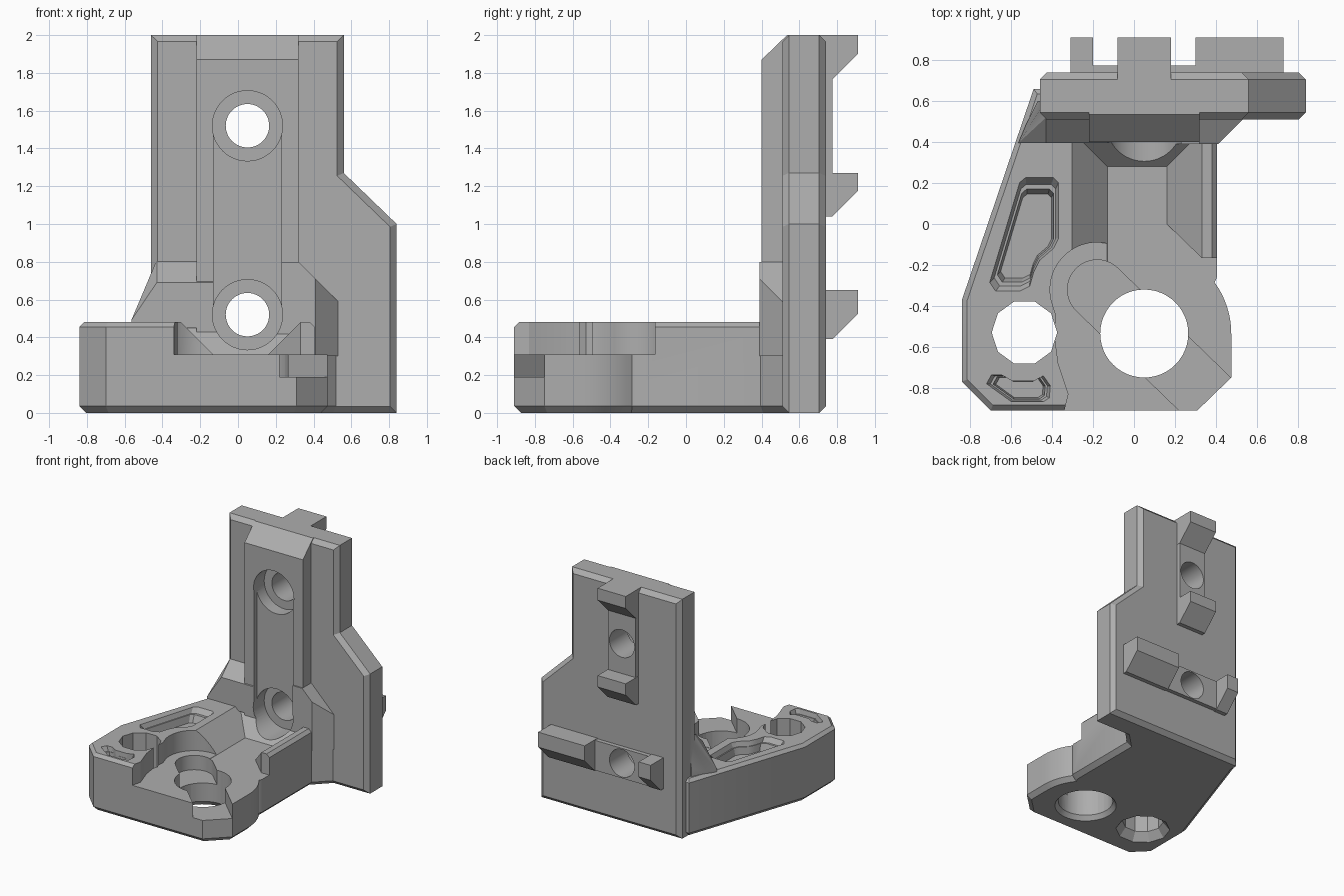
import bpy, bmesh
from math import cos, sin, radians
from mathutils import Vector

cube = bpy.data.objects.get("Cube")
if cube:
    bpy.data.objects.remove(cube, do_unlink=True)

# Single flat colour
grey = bpy.data.materials.new("plain_grey")
grey.use_nodes = True
grey.diffuse_color = (0.42, 0.42, 0.42, 1)
grey.node_tree.nodes["Principled BSDF"].inputs["Base Color"].default_value = (0.42, 0.42, 0.42, 1)


def finish(name, bm):
    bmesh.ops.recalc_face_normals(bm, faces=bm.faces[:])
    mesh = bpy.data.meshes.new(name)
    bm.to_mesh(mesh)
    bm.free()
    mesh.materials.append(grey)
    ob = bpy.data.objects.new(name, mesh)
    bpy.context.collection.objects.link(ob)
    return ob


def prism(name, pts, lo, hi, axis="Z", low_scale=1, bevel_lo=0, bevel_hi=0):
    """Extrude a flat outline along an axis, optionally tapered or chamfered at its ends."""
    place = {"X": lambda a, b, h: (h, a, b), "Y": lambda a, b, h: (a, h, b),
             "Z": lambda a, b, h: (a, b, h)}[axis]
    bm = bmesh.new()
    ca = sum(p[0] for p in pts) / len(pts)
    cb = sum(p[1] for p in pts) / len(pts)
    low = [bm.verts.new(place(ca + (a - ca) * low_scale, cb + (b - cb) * low_scale, lo)) for a, b in pts]
    top = [bm.verts.new(place(a, b, hi)) for a, b in pts]
    caps = [(bm.faces.new(low), bevel_lo), (bm.faces.new(top), bevel_hi)]
    for i in range(len(pts)):
        j = (i + 1) % len(pts)
        bm.faces.new((low[i], low[j], top[j], top[i]))
    bmesh.ops.recalc_face_normals(bm, faces=bm.faces[:])
    rims = [(list(f.edges), w) for f, w in caps if w]
    for edges, width in rims:
        bmesh.ops.bevel(bm, geom=[e for e in edges if e.is_valid], offset=width,
                        offset_type="OFFSET", segments=1, affect="EDGES", clamp_overlap=True)
    return finish(name, bm)


def hull(name, pts):
    bm = bmesh.new()
    for p in pts:
        bm.verts.new(p)
    out = bmesh.ops.convex_hull(bm, input=bm.verts[:])
    loose = {g for g in out["geom_interior"] + out["geom_unused"] if isinstance(g, bmesh.types.BMVert)}
    bmesh.ops.delete(bm, geom=list(loose), context="VERTS")
    return finish(name, bm)


def arc(c, r, start, end, n):
    return [(c[0] + r * cos(radians(start + (end - start) * i / n)),
             c[1] + r * sin(radians(start + (end - start) * i / n))) for i in range(n + 1)]


def circle(c, r, n=48, turn=0):
    return arc(c, r, turn, turn + 360, n)[:-1]


def capsule(a, b, r, angle):
    """Rounded slot from a to b; angle is the direction from a to b in degrees."""
    return arc(a, r, angle + 90, angle + 270, 20) + arc(b, r, angle - 90, angle + 90, 20)


def combine(body, tool, operation):
    mod = body.modifiers.new(tool.name, "BOOLEAN")
    mod.object, mod.operation, mod.solver = tool, operation, "EXACT"
    bpy.context.view_layer.objects.active = body
    bpy.ops.object.modifier_apply(modifier=mod.name)
    bpy.data.objects.remove(tool, do_unlink=True)


def cut(body, tool):
    combine(body, tool, "DIFFERENCE")


def add(body, tool):
    combine(body, tool, "UNION")


# Base block with chamfered rims
BIG = (0.05, -0.535)
SLOT = (-0.18, -0.32)
outline = [(-0.84, -0.37), (-0.84, -0.77), (-0.70, -0.91), (0.31, -0.91), (0.475, -0.75)]
outline += arc(BIG, 0.425, 0, 36, 8)
outline += [(0.405, -0.26), (0.405, 0.395), (0.54, 0.53), (0.54, 0.66), (-0.49, 0.66)]
base = prism("base", outline, 0, 0.48, bevel_lo=0.05, bevel_hi=0.025)

# Lowered front deck
deck = [(0.16, 0.0), (0.33, -0.165), (0.7, -0.165), (0.7, -1.1), (-0.35, -1.1), (-0.34, -0.91),
        (-0.32, -0.83), (-0.37, -0.68), (-0.39, -0.53), (-0.38, -0.45)]
deck += arc(SLOT, 0.23, 195, 75, 20) + [(-0.12, -0.05)]
cut(base, prism("deck_cutter", deck, 0.31, 0.8))

# Sloped channel leading to the upright
RISE = 0.2
cut(base, hull("channel_cutter",
               [(x, y, 0.308) for x in (-0.13, 0.16) for y in (-0.2, 0.28)]
               + [(x, y, 0.308 + RISE) for x in (-0.13 - RISE, 0.16 + RISE) for y in (-0.2, 0.28 + RISE)]))

# Diagonal slot, round bore and faceted bore
cut(base, prism("diagonal_slot_cutter", capsule(SLOT, (0.65, -1.125), 0.145, -44), 0.19, 0.8))
cut(base, prism("round_bore_cutter", circle(BIG, 0.215), -0.1, 0.8))
cut(base, prism("round_bore_chamfer", circle(BIG, 0.213), -0.01, 0.04, low_scale=1.17))
FACET = (-0.535, -0.53)
cut(base, prism("faceted_bore_cutter", circle(FACET, 0.16, 10), -0.1, 0.8))
cut(base, prism("faceted_bore_chamfer", circle(FACET, 0.158, 10), -0.01, 0.07, low_scale=1.4))

# Shallow weight-saving pockets
long_pocket = [(-0.53, 0.235), (-0.39, 0.235), (-0.365, 0.21), (-0.365, -0.07), (-0.39, -0.12),
               (-0.46, -0.18), (-0.49, -0.24), (-0.51, -0.31), (-0.56, -0.335), (-0.68, -0.335),
               (-0.71, -0.29), (-0.56, 0.21)]
small_pocket = [(-0.70, -0.735), (-0.65, -0.735), (-0.60, -0.765), (-0.48, -0.765), (-0.44, -0.74),
                (-0.405, -0.79), (-0.41, -0.85), (-0.44, -0.87), (-0.60, -0.87), (-0.725, -0.78)]
for name, pts in (("long_pocket", long_pocket), ("small_pocket", small_pocket)):
    cut(base, prism(name + "_rim", pts, 0.44, 0.49, low_scale=0.87))
    cut(base, prism(name + "_floor", [(a, b) for a, b in pts], 0.38, 0.60, low_scale=0.72))

# Upright wall with a wider lower shoulder
wall_outline = [(-0.46, 0), (0.84, 0), (0.84, 1.0), (0.56, 1.27), (0.56, 2), (-0.46, 2)]
body = prism("mounting_bracket", wall_outline, 0.51, 0.74, "Y", bevel_lo=0.035, bevel_hi=0.035)
add(body, base)

# Front rib with a sloped top
column = hull("rib", [(x, y, z) for x in (-0.22, 0.32)
                      for y, z in ((0.40, 0.3), (0.60, 0.3), (0.40, 1.87), (0.535, 2), (0.60, 2))])
add(body, column)

# Flares where the rib meets the base
add(body, hull("left_flare", [(x, y, z) for x in (0, -0.43) for y, z in ((0.395, 0.69), (0.52, 0.81), (0.6, 0.81))]
               + [(-0.565, 0.395, 0.49), (-0.53, 0.48, 0.49), (-0.47, 0.6, 0.55),
                  (-0.565, 0.395, 0.45), (-0.47, 0.6, 0.45), (0, 0.395, 0.45), (0, 0.6, 0.45)]))
add(body, hull("right_flare", [(x, y, z) for x, z in ((0, 0.8), (0.32, 0.8), (0, 0.3)) for y in (0.39, 0.6)]
               + [(0.41, 0.39, 0.71), (0.41, 0.39, 0.3), (0.545, 0.525, 0.575),
                  (0.545, 0.525, 0.3), (0.545, 0.6, 0.575), (0.545, 0.6, 0.3)]))


# Rear locating lugs, undercut at 45 degrees
def lug(name, x0, x1, bottom, top):
    side = [(0.68, top), (0.91, top), (0.91, bottom + 0.135), (0.775, bottom), (0.68, bottom)]
    add(body, prism(name, side, x0, x1, "X"))


def pad(name, x0, x1, bottom, top):
    add(body, prism(name, [(x0, bottom), (x1, bottom), (x1, top), (x0, top)], 0.69, 0.775, "Y"))


pad("vertical_pad", -0.078, 0.178, 1.05, 1.99)
pad("horizontal_pad", -0.305, 0.725, 0.395, 0.645)
lug("top_lug", -0.08, 0.18, 1.765, 2.0)
lug("middle_lug", -0.08, 0.18, 1.04, 1.27)
lug("right_lug", -0.31, -0.20, 0.39, 0.65)
lug("left_lug", 0.30, 0.73, 0.39, 0.65)

# Slot in the rib, with a counterbored screw hole at each end
LOW, HIGH = (0.05, 0.52), (0.05, 1.52)
cut(body, prism("rib_slot_cutter", capsule(LOW, HIGH, 0.18, 90), 0.2, 0.435, "Y"))
for i, spot in enumerate((LOW, HIGH)):
    cut(body, prism(f"counterbore_{i}", circle(spot, 0.186), 0.2, 0.54, "Y"))
    cut(body, prism(f"screw_hole_{i}", circle(spot, 0.115), 0.3, 1.0, "Y"))

# Smooth the round walls, keep hard edges
bpy.ops.object.select_all(action="DESELECT")
body.select_set(True)
bpy.context.view_layer.objects.active = body
bpy.ops.object.shade_smooth_by_angle(angle=radians(25))
